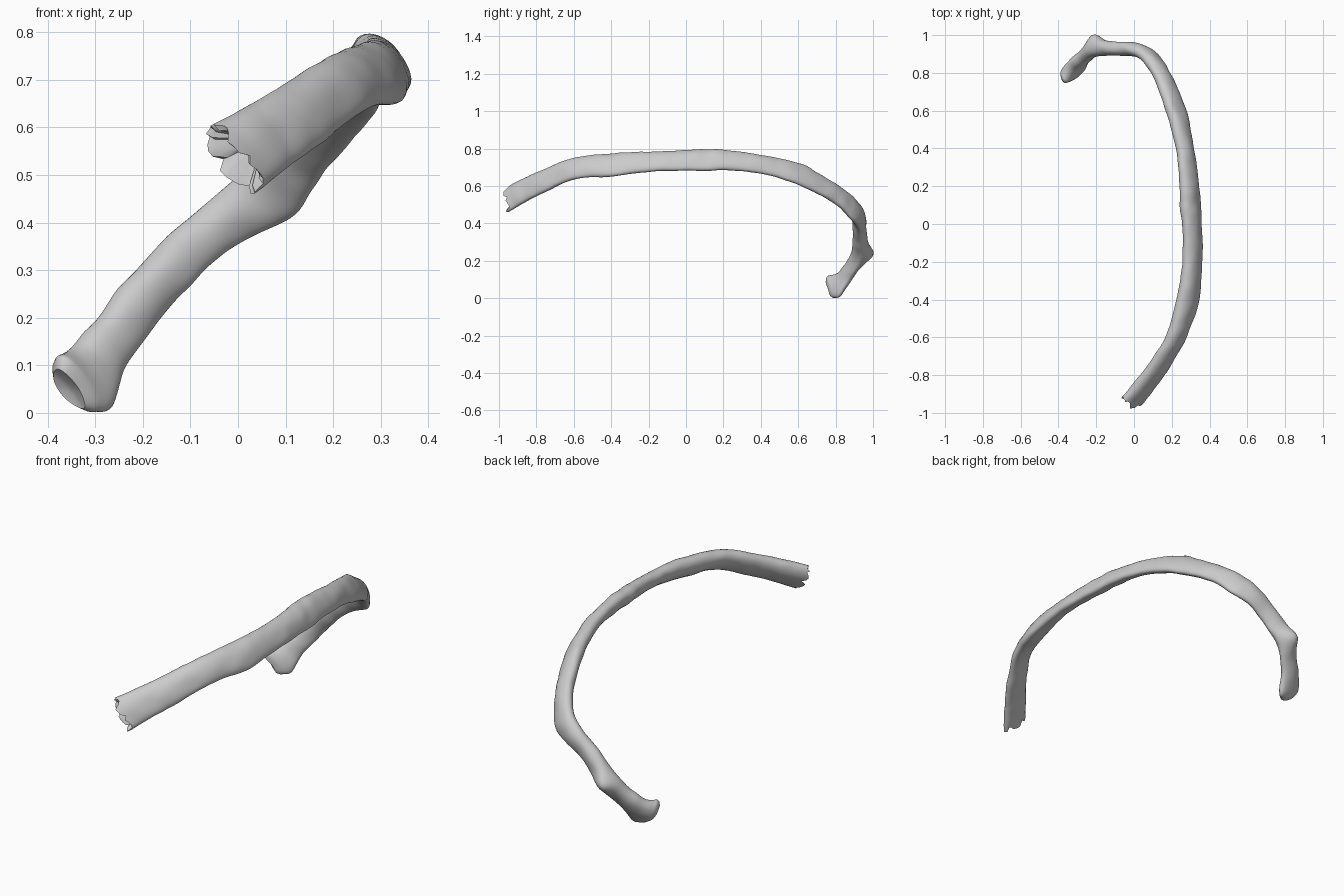
import bpy, bmesh, math, random
from mathutils import Vector, noise

random.seed(4)
if "Cube" in bpy.data.objects:
    bpy.data.objects.remove(bpy.data.objects["Cube"])

SIDES = 32
STEPS = 9

# Stations along the shaft: centre x, y, z, half height, half thickness
STATIONS = [
    (-.005, -.935, .535, .085, .036),
    (.055, -.86, .575, .078, .038),
    (.115, -.78, .615, .074, .038),
    (.225, -.6, .69, .068, .038),
    (.285, -.4, .712, .072, .042),
    (.31, -.2, .728, .066, .036),
    (.31, 0, .735, .066, .036),
    (.301, .1, .736, .071, .04),
    (.295, .2, .737, .066, .037),
    (.273, .4, .715, .06, .034),
    (.225, .6, .66, .068, .036),
    (.145, .8, .555, .06, .034),
    (.07, .895, .475, .062, .032),
    (0, .925, .42, .058, .035),
    (-.1, .928, .345, .052, .036),
    (-.2, .925, .235, .054, .04),
    (-.27, .875, .145, .056, .034),
    (-.315, .825, .08, .066, .036),
    (-.34, .795, .06, .064, .038),
]

# Local swellings: position, reach, push direction
BULGES = [
    ((-.2, .97, .235), .05, (-.01, .04, 0)),
    ((-.355, .77, .105), .04, (-.012, -.02, .01)),
    ((-.29, .82, .02), .04, (.012, 0, -.012)),
    ((.1, .87, .42), .06, (.012, 0, -.014)),
    ((.2, .65, .71), .04, (-.01, 0, .01)),
    ((.345, -.4, .68), .08, (.008, 0, -.006)),
]


def spline(p0, p1, p2, p3, t):
    """Catmull-Rom blend of whole stations."""
    return [0.5 * (2 * b + (c - a) * t + (2 * a - 5 * b + 4 * c - d) * t ** 2
                   + (3 * b - a - 3 * c + d) * t ** 3)
            for a, b, c, d in zip(p0, p1, p2, p3)]


def sample_shaft():
    last = len(STATIONS) - 1
    rows = []
    for i in range(last):
        quad = [STATIONS[min(max(i + k, 0), last)] for k in (-1, 0, 1, 2)]
        rows += [spline(*quad, s / STEPS) for s in range(STEPS)]
    return rows + [list(STATIONS[-1])]


def shape_point(p):
    """Add swellings and a slight bony unevenness."""
    moved = p.copy()
    for centre, reach, push in BULGES:
        d = (p - Vector(centre)).length / reach
        moved += Vector(push) * math.exp(-d * d)
    return moved + noise.noise_vector(p * 14) * 0.004


def cap(bm, ring, centre, levels):
    """Close an end with shrinking rings: (scale, offset vector)."""
    for scale, offset in levels:
        inner = [bm.verts.new(centre + (v.co - centre) * scale + offset) for v in ring]
        bridge(bm, ring, inner)
        ring = inner
    bm.faces.new(ring)


def bridge(bm, a, b):
    for i in range(SIDES):
        j = (i + 1) % SIDES
        bm.faces.new((a[i], a[j], b[j], b[i]))


# Bone surface: flattened oval swept along the curved shaft
bm = bmesh.new()
rows = sample_shaft()
centres = [Vector(r[:3]) for r in rows]
rings = []
for i, row in enumerate(rows):
    tangent = (centres[min(i + 1, len(rows) - 1)] - centres[max(i - 1, 0)]).normalized()
    up = Vector((-.68, 0, .73))
    up = (up - tangent * up.dot(tangent)).normalized()
    side = tangent.cross(up)
    ring = []
    for k in range(SIDES):
        ang = math.tau * k / SIDES
        c, s = math.cos(ang), math.sin(ang)
        # lower edge is thinner than the upper edge
        thick = row[4] * (1 + 0.2 * c)
        p = centres[i] + up * row[3] * c + side * thick * s
        p = shape_point(p)
        if i == 0:
            # ragged broken rim
            p -= tangent * random.uniform(-.012, .03)
        ring.append(bm.verts.new(p))
    rings.append(ring)
for a, b in zip(rings, rings[1:]):
    bridge(bm, a, b)

# Hollow broken front end and rounded rear head
inward = (centres[1] - centres[0]).normalized()
outward = (centres[-1] - centres[-2]).normalized()
cap(bm, rings[0], centres[0], [(.82, inward * .004), (.65, inward * .035), (.3, inward * .045)])
cap(bm, rings[-1], centres[-1], [(.93, outward * .012), (.75, outward * .018), (.35, outward * .012)])
bmesh.ops.recalc_face_normals(bm, faces=bm.faces)

mesh = bpy.data.meshes.new("rib_bone")
bm.to_mesh(mesh)
bm.free()
rib = bpy.data.objects.new("rib_bone", mesh)
bpy.context.collection.objects.link(rib)

# Plain grey bone material
grey = bpy.data.materials.new("bone_grey")
grey.use_nodes = True
colour = (.6, .6, .6, 1)
grey.diffuse_color = colour
grey.node_tree.nodes["Principled BSDF"].inputs["Base Color"].default_value = colour
mesh.materials.append(grey)

bpy.context.view_layer.objects.active = rib
rib.select_set(True)
bpy.ops.object.shade_smooth_by_angle(angle=math.radians(50))
